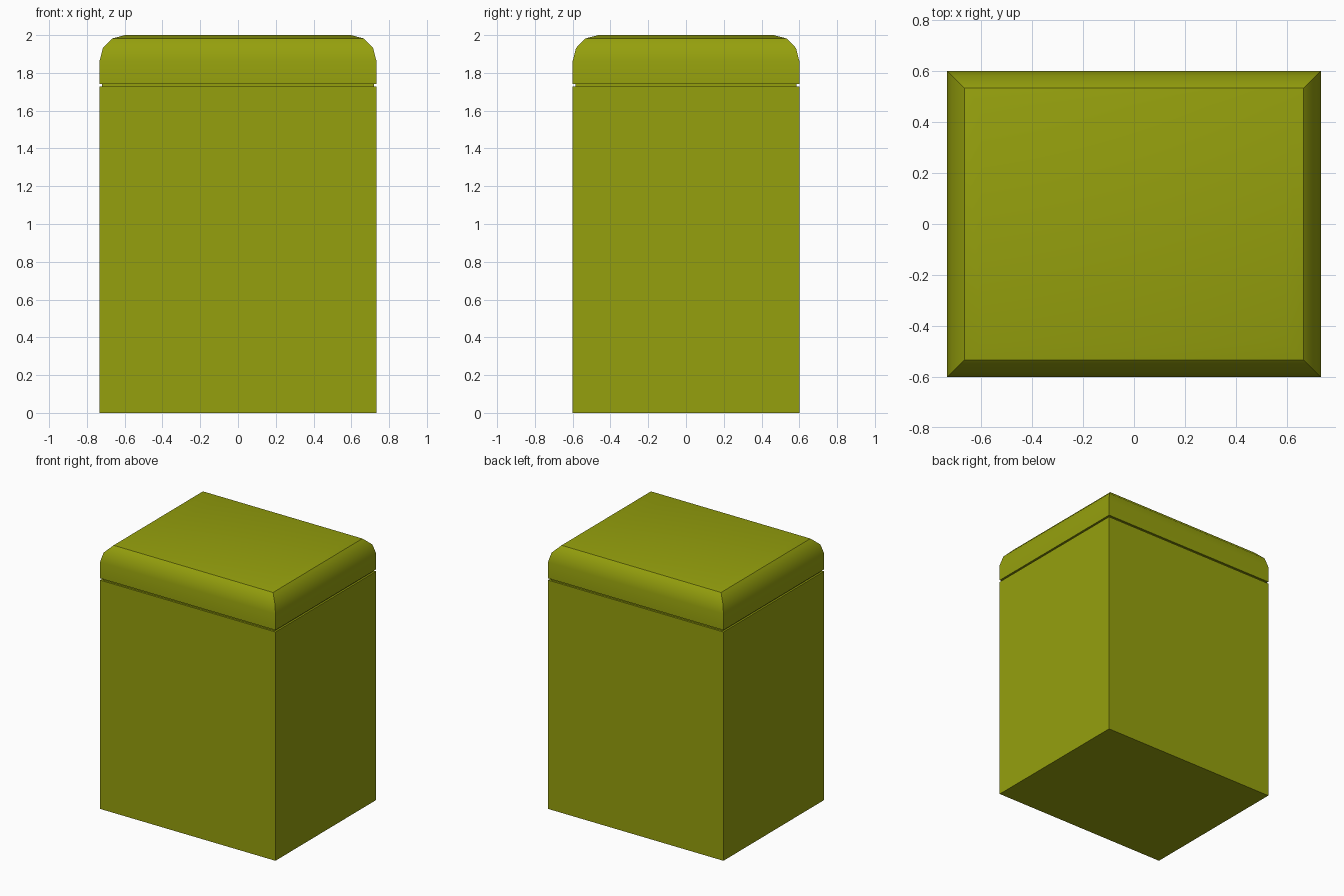
import bpy, bmesh

if "Cube" in bpy.data.objects:
    bpy.data.objects.remove(bpy.data.objects["Cube"])

HX, HY = 0.733, 0.60  # half width and half depth

olive = bpy.data.materials.new("olive_paint")
olive.diffuse_color = (0.30, 0.35, 0.004, 1)
olive.use_nodes = True
olive.node_tree.nodes["Principled BSDF"].inputs["Base Color"].default_value = olive.diffuse_color


def stacked_box(name, profile):
    """Closed rectangular solid from (inset, height) rings."""
    bm = bmesh.new()
    rings = []
    for inset, z in profile:
        x, y = HX - inset, HY - inset
        rings.append([bm.verts.new((sx * x, sy * y, z))
                      for sx, sy in ((-1, -1), (1, -1), (1, 1), (-1, 1))])
    for low, high in zip(rings, rings[1:]):
        for i in range(4):
            j = (i + 1) % 4
            bm.faces.new((low[i], low[j], high[j], high[i]))
    bm.faces.new(rings[0][::-1])
    bm.faces.new(rings[-1])
    mesh = bpy.data.meshes.new(name)
    bm.to_mesh(mesh)
    bm.free()
    mesh.materials.append(olive)
    obj = bpy.data.objects.new(name, mesh)
    bpy.context.collection.objects.link(obj)
    return obj


# Body with the narrow recessed neck below the lid
stacked_box("body", [(0, 0), (0, 1.727), (0.014, 1.727), (0.014, 1.741)])

# Lid with rounded top edges and mitred corners
lid = stacked_box("lid", [(0, 1.741), (0, 1.863), (0.018, 1.932),
                          (0.067, 1.982), (0.135, 2.0)])
bpy.context.view_layer.objects.active = lid
lid.select_set(True)
bpy.ops.object.shade_smooth_by_angle()
